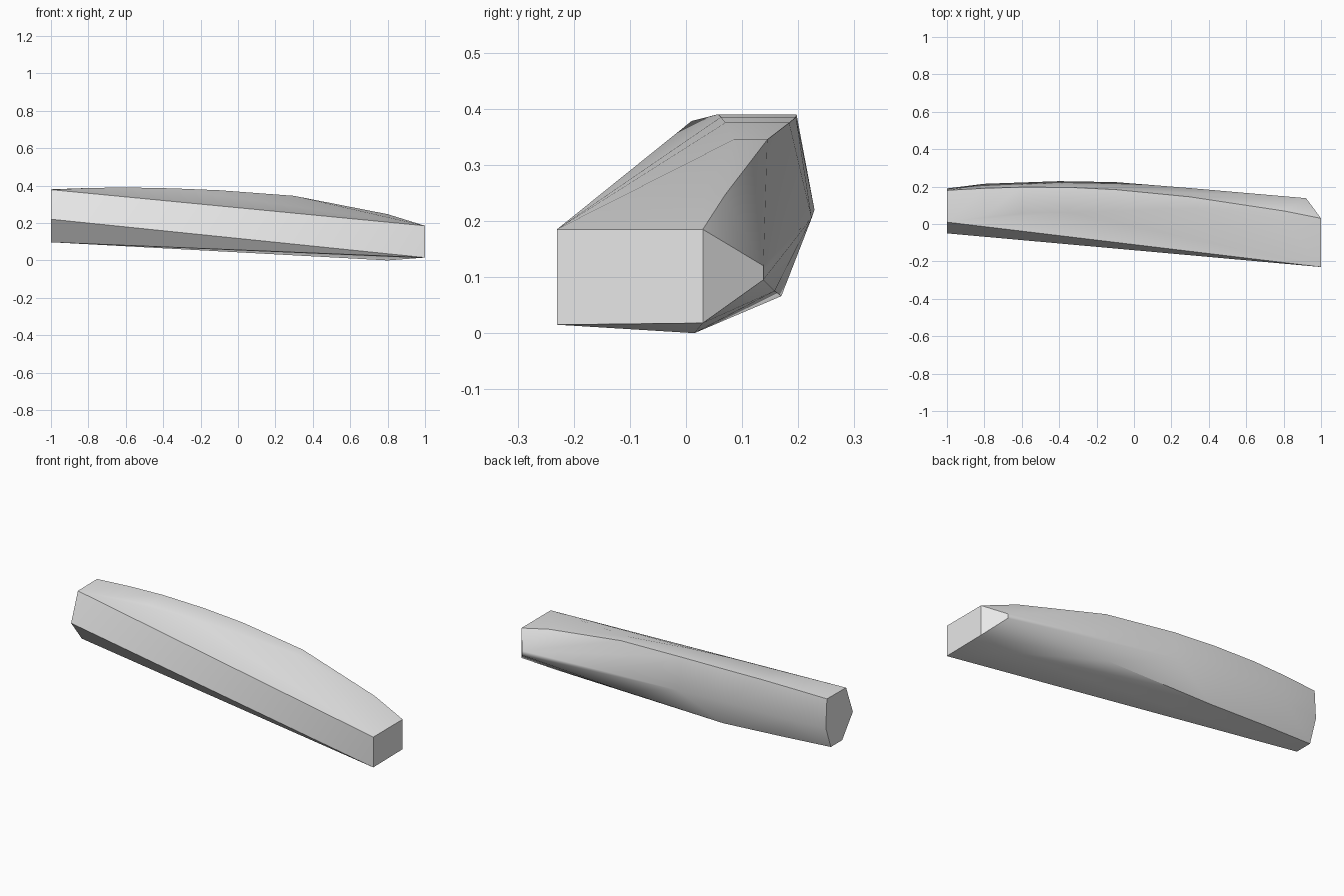
import bpy, bmesh, math

if "Cube" in bpy.data.objects:
    bpy.data.objects.remove(bpy.data.objects["Cube"], do_unlink=True)

# One plain colour
grey = bpy.data.materials.new("light grey")
grey.use_nodes = True
colour = (0.8, 0.8, 0.8, 1.0)
grey.diffuse_color = colour
grey.node_tree.nodes["Principled BSDF"].inputs["Base Color"].default_value = colour

# Long edges of the tapered beam, from the faceted end (x = -1) to the square end (x = 1)
rails = {
    "front_top": [(-1, 0.01, 0.378), (1, -0.23, 0.185)],
    "front_middle": [(-1, -0.05, 0.22), (1, -0.23, 0.015)],
    "front_bottom": [(-1, 0.045, 0.097)],
    "belly": [(0.8, 0.015, 0.0), (1, 0.03, 0.018)],
    "back_bottom": [(-1, 0.145, 0.097), (-0.7, 0.16, 0.083), (-0.35, 0.17, 0.066),
                    (0.3, 0.158, 0.075), (0.92, 0.138, 0.095)],
    "back_middle": [(-1, 0.19, 0.22), (-0.8, 0.215, 0.22), (-0.4, 0.229, 0.22),
                    (-0.1, 0.224, 0.205), (0.3, 0.192, 0.175), (0.92, 0.138, 0.12)],
    "top_back": [(-1, 0.18, 0.38), (-0.8, 0.191, 0.387), (-0.6, 0.197, 0.39),
                 (-0.35, 0.196, 0.385), (-0.1, 0.184, 0.375), (0.3, 0.145, 0.345),
                 (0.8, 0.07, 0.247), (1, 0.03, 0.185)],
    "top_front": [(-0.8, 0.045, 0.387), (-0.6, 0.057, 0.39), (-0.35, 0.062, 0.385),
                  (-0.1, 0.07, 0.375), (0.3, 0.085, 0.345), (0.8, 0.03, 0.247)],
}

# Wrap a convex skin around the rails and merge the flat facets
bm = bmesh.new()
for rail in rails.values():
    for point in rail:
        bm.verts.new(point)
hull = bmesh.ops.convex_hull(bm, input=bm.verts[:])
spare = {v for v in hull["geom_interior"] + hull["geom_unused"]
         if isinstance(v, bmesh.types.BMVert)}
bmesh.ops.delete(bm, geom=list(spare), context="VERTS")
bmesh.ops.dissolve_limit(bm, angle_limit=math.radians(1),
                         verts=bm.verts[:], edges=bm.edges[:])
bmesh.ops.recalc_face_normals(bm, faces=bm.faces[:])

mesh = bpy.data.meshes.new("tapered_beam")
bm.to_mesh(mesh)
bm.free()
mesh.materials.append(grey)
beam = bpy.data.objects.new("tapered_beam", mesh)
bpy.context.collection.objects.link(beam)

# Soft curved back and top, crisp long edges and ends
bpy.ops.object.select_all(action="DESELECT")
beam.select_set(True)
bpy.context.view_layer.objects.active = beam
bpy.ops.object.shade_smooth_by_angle(angle=math.radians(35))
